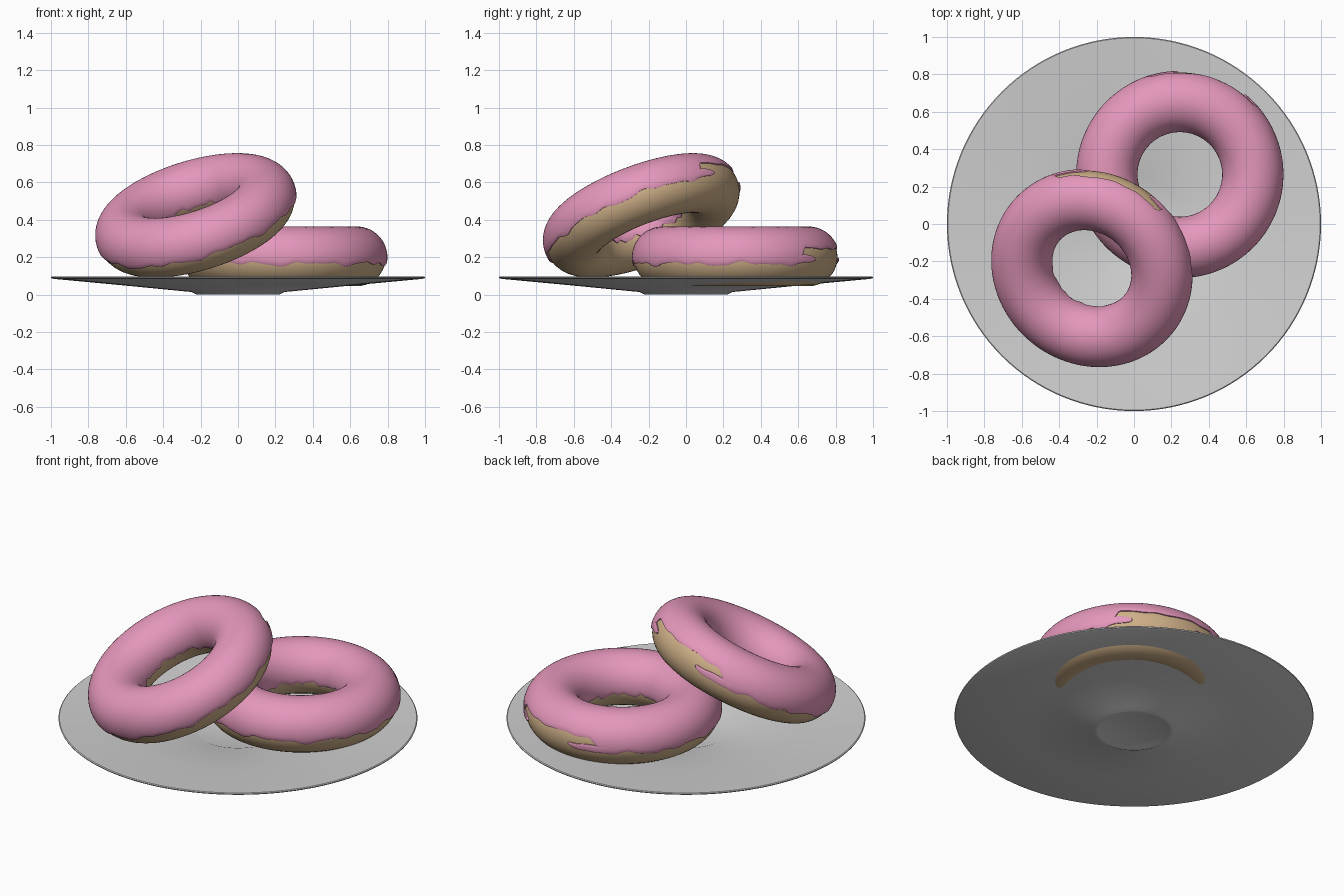
import bpy, bmesh, math
from mathutils import Vector, Matrix

if "Cube" in bpy.data.objects:
    bpy.data.objects.remove(bpy.data.objects["Cube"])

MAJOR, DOUGH_R, ICING_R = 0.39, 0.155, 0.164


def material(name, rgb):
    m = bpy.data.materials.new(name)
    m.diffuse_color = (*rgb, 1)
    m.use_nodes = True
    m.node_tree.nodes["Principled BSDF"].inputs["Base Color"].default_value = m.diffuse_color
    return m


PINK = material("pink icing", (0.78, 0.31, 0.50))
TAN = material("tan dough", (0.63, 0.44, 0.25))
GREY = material("pale grey plate", (0.64, 0.64, 0.64))


def finish(name, bm, mat, matrix=None, angle=50):
    bmesh.ops.recalc_face_normals(bm, faces=bm.faces)
    me = bpy.data.meshes.new(name)
    bm.to_mesh(me)
    bm.free()
    me.materials.append(mat)
    ob = bpy.data.objects.new(name, me)
    bpy.context.collection.objects.link(ob)
    if matrix:
        ob.matrix_world = matrix
    bpy.ops.object.select_all(action='DESELECT')
    ob.select_set(True)
    bpy.context.view_layer.objects.active = ob
    bpy.ops.object.shade_smooth_by_angle(angle=math.radians(angle))
    return ob


def ring_point(theta, phi, r):
    d = MAJOR + r * math.cos(phi)
    return Vector((d * math.cos(theta), d * math.sin(theta), r * math.sin(phi)))


def skin(bm, rows, wrap_rows=False, wrap_cols=False):
    vs = [[bm.verts.new(p) for p in row] for row in rows]
    n, k = len(vs), len(vs[0])
    for i in range(n if wrap_rows else n - 1):
        a, b = vs[i], vs[(i + 1) % n]
        for j in range(k if wrap_cols else k - 1):
            bm.faces.new((a[j], a[(j + 1) % k], b[(j + 1) % k], b[j]))


def wave(t):
    # uneven drips along the icing edge, in degrees
    return 2.6 * math.sin(9 * t + 0.5) + 2.2 * math.sin(17 * t + 1) + 1.2 * math.sin(29 * t)


def smooth(a, b, x):
    x = max(0, min(1, (x - a) / (b - a)))
    return x * x * (3 - 2 * x)


def outer_edge(t):
    # the edge rises on one side and leaves bare dough
    deg = math.degrees(t)
    lift = smooth(38, 44, deg) * (1 - smooth(104, 115, deg))
    low = -13 + wave(t)
    return math.radians(low + (17 + 0.5 * wave(t) - low) * lift)


def inner_edge(t):
    return math.radians(193 + wave(t * 1 + 2))


def icing_row(t, lo, hi, n):
    # cross-section with a rounded lip sinking into the dough at both ends
    lip = min(0.05, (hi - lo) * 0.3)
    row = [ring_point(t, lo, DOUGH_R - 0.006), ring_point(t, lo, ICING_R - 0.003)]
    for i in range(n + 1):
        row.append(ring_point(t, lo + lip + (hi - lo - 2 * lip) * i / n, ICING_R))
    row += [ring_point(t, hi, ICING_R - 0.003), ring_point(t, hi, DOUGH_R - 0.006)]
    return row


def donut(label, matrix):
    # dough ring
    bm = bmesh.new()
    skin(bm, [[ring_point(math.tau * i / 96, math.tau * j / 40, DOUGH_R) for j in range(40)]
              for i in range(96)], True, True)
    finish(label + "_dough", bm, TAN, matrix)
    # icing shell with wavy edges
    bm = bmesh.new()
    skin(bm, [icing_row(math.tau * i / 360, outer_edge(math.tau * i / 360),
                        inner_edge(math.tau * i / 360), 28) for i in range(360)], True)
    # two icing tongues reaching under the bare strip
    for start, end in ((37, 51), (116, 91)):
        rows = []
        for i in range(25):
            f = i / 24
            t = math.radians(start + (end - start) * f)
            half = 8 * math.sqrt(max(0, 1 - f ** 3)) + 0.15
            mid = -5 + wave(t) * 0.5
            rows.append(icing_row(t, math.radians(mid - half), math.radians(mid + half), 4))
        skin(bm, rows)
    finish(label + "_icing", bm, PINK, matrix)


# plate: thin lathe with a small foot
profile = [(0, 0.004), (0.19, 0.004), (0.2, 0), (0.22, 0), (0.25, 0.014), (0.62, 0.05),
           (0.985, 0.084), (0.998, 0.088), (1, 0.094), (0.995, 0.098), (0.98, 0.097),
           (0.62, 0.062), (0.25, 0.027), (0.22, 0.016), (0, 0.016)]
bm = bmesh.new()
skin(bm, [[Vector((max(r, 1e-5) * math.cos(math.tau * i / 128),
                   max(r, 1e-5) * math.sin(math.tau * i / 128), z)) for r, z in profile]
          for i in range(128)], True)
bmesh.ops.remove_doubles(bm, verts=bm.verts, dist=1e-4)
finish("plate", bm, GREY, None, 40)

# one donut lying flat, one leaning on it
donut("flat_donut", Matrix.Translation((0.245, 0.265, 0.2)))
tilt = Vector((0, 0, 1)).rotation_difference(Vector((-0.28, -0.345, 0.895)).normalized())
donut("leaning_donut", Matrix.Translation((-0.225, -0.235, 0.419)) @ tilt.to_matrix().to_4x4())
